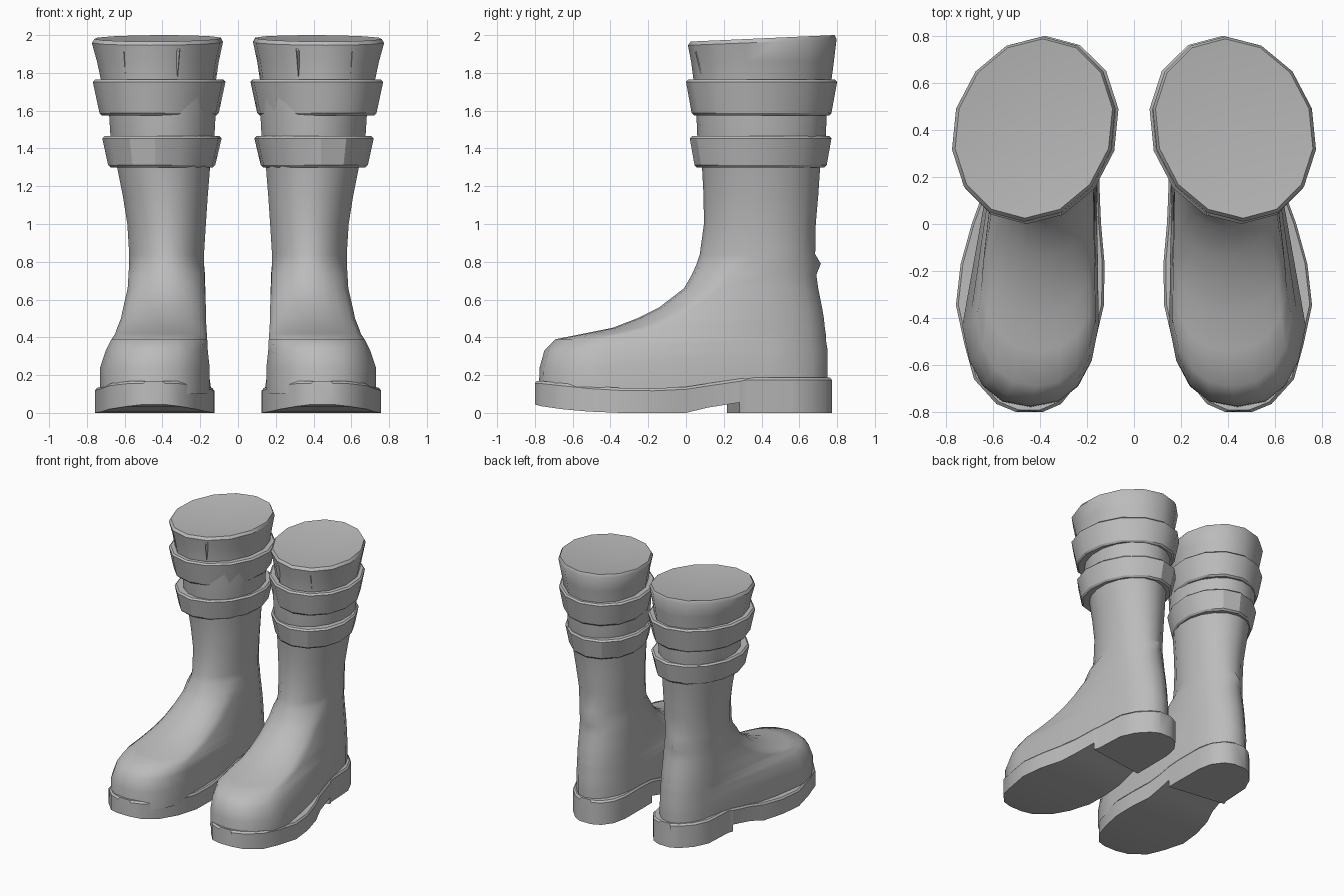
import bpy, bmesh, math

cube = bpy.data.objects.get("Cube")
if cube:
    bpy.data.objects.remove(cube)

grey = bpy.data.materials.new("plain_grey")
grey.use_nodes = True
GREY = (0.5, 0.5, 0.5, 1)
grey.diffuse_color = GREY
grey.node_tree.nodes["Principled BSDF"].inputs["Base Color"].default_value = GREY


def make_pair(name, verts, faces, angle):
    """Make one part for each boot, mirrored across x = 0."""
    for side, sign in (("left", 1), ("right", -1)):
        bm = bmesh.new()
        vs = [bm.verts.new((sign * x, y, z)) for x, y, z in verts]
        for f in faces:
            bm.faces.new([vs[i] for i in f])
        loose = [v for v in bm.verts if not v.link_faces]
        bmesh.ops.delete(bm, geom=loose, context='VERTS')
        bmesh.ops.recalc_face_normals(bm, faces=bm.faces)
        mesh = bpy.data.meshes.new(f"{side}_{name}")
        bm.to_mesh(mesh)
        bm.free()
        mesh.materials.append(grey)
        ob = bpy.data.objects.new(mesh.name, mesh)
        bpy.context.collection.objects.link(ob)
        bpy.ops.object.select_all(action='DESELECT')
        ob.select_set(True)
        bpy.context.view_layer.objects.active = ob
        bpy.ops.object.shade_smooth_by_angle(angle=math.radians(angle))


def half_oval(n, z, inner, outer, middle, end, power=1):
    """Half oval from its middle line to its end; a low power makes it fuller."""
    centre, radius = (inner + outer) / 2, (outer - inner) / 2
    flip = 1 if end > middle else -1
    widest = math.cos(math.pi / 2 / n) ** power
    pts = []
    for i in range(n):
        a = math.pi * (i + 0.5) / n
        c = math.cos(a)
        x = centre + flip * radius * math.copysign(abs(c) ** power, c) / widest
        pts.append((x, middle + (end - middle) * math.sin(a) ** power, z))
    return pts


def oval(z, inner, outer, front, back, tilt=0):
    """Fourteen-sided oval, slightly skewed in plan."""
    mid = (front + back) / 2
    pts = half_oval(7, z, inner, outer, mid, back) + half_oval(7, z, inner, outer, mid, front)
    return [(x - 0.1 * (y - mid), y, h + tilt * (y - mid)) for x, y, h in pts]


def loft(rings, closed=False):
    n, m = len(rings[0]), len(rings)
    verts = [p for r in rings for p in r]
    faces = [(k * n + i, k * n + (i + 1) % n,
              (k + 1) % m * n + (i + 1) % n, (k + 1) % m * n + i)
             for k in range(m if closed else m - 1) for i in range(n)]
    return verts, faces


# Foot: height, heel back, toe inner x, toe outer x, toe middle, toe front
foot = [
    (.1, .75, .15, .73, -.33, -.78),
    (.24, .75, .15, .73, -.33, -.775),
    (.33, .75, .16, .7, -.33, -.75),
    (.39, .74, .163, .67, -.33, -.69),
    (.42, .74, .165, .65, -.22, -.54),
    (.45, .735, .167, .64, -.1, -.39),
    (.5, .73, .17, .62, 0, -.26),
    (.56, .72, .17, .607, .1, -.14),
    (.66, .7, .175, .584, .22, -.01),
    (.73, .69, .178, .58, .28, .03),
]
# Shaft: height, inner x, outer x, front, back
shaft = [
    (.79, .18, .576, .057, .686),
    (.84, .18, .576, .073, .684),
    (1, .17, .586, .095, .687),
    (1.15, .16, .61, .093, .7),
    (1.3, .148, .64, .085, .71),
    (1.46, .125, .675, .06, .74),
    (1.7, .112, .69, .05, .75),
]
N = 9
MID = 0.4
rings = []
for z, back, inner, outer, middle, front in foot:
    fullness = min(1, max(.84, .5 + z))
    rings.append(half_oval(N, z, .16 + z * .02, .57, MID, back)
                 + half_oval(N, z, inner, outer, middle, front, fullness))
for z, inner, outer, front, back in shaft:
    rings.append(half_oval(N, z, inner, outer, MID, back)
                 + half_oval(N, z, inner, outer, MID, front))
# Crease pinched out at the back of the ankle
crease = rings[len(foot)]
x, y, z = crease[N // 2]
crease[N // 2] = (x, y + .028, z)
make_pair("boot_upper", *loft(rings), 60)

# Flared cuff with a dished cap
verts, faces = loft([oval(1.68, .13, .705, .045, .76),
                     oval(1.76, .125, .717, .04, .77),
                     oval(1.86, .11, .738, .027, .783),
                     oval(1.962, .088, .765, .01, .797, .04),
                     oval(1.983, .1, .752, .025, .787, .045)])
centre = len(verts)
rim = list(range(centre - 14, centre))
verts.append((.42, MID, 1.945))
faces += [(a, b, centre) for a, b in zip(rim, rim[1:] + rim[:1])]
make_pair("cuff", verts, faces, 40)


# Two strap bands, each a hollow flared hoop with softened edges
def band(name, bottom, top, low, high, depth):
    def shrink(box, d):
        return box[0] + d, box[1] - d, box[2] + d, box[3] - d
    soft = 0.012
    hoop = [oval(bottom, *shrink(low, depth)),
            oval(bottom, *shrink(low, soft)),
            oval(bottom + soft, *low),
            oval(top - soft, *high),
            oval(top, *shrink(high, soft)),
            oval(top, *shrink(high, depth))]
    make_pair(name, *loft(hoop, closed=True), 30)


band("upper_band", 1.575, 1.765, (.11, .725, .03, .77), (.075, .76, 0, .8), .07)
band("lower_band", 1.3, 1.465, (.128, .68, .045, .745), (.095, .71, .02, .77), .06)

# Small pinched folds at the front of the cuff
verts, faces = [], []
for x, lean, y in ((.32, -.01, .065), (.595, .01, .085)):
    b = len(verts)
    verts += [(x - .014, y, 1.935), (x + .014, y, 1.935),
              (x + lean, y - .035, 1.91), (x, y, 1.77)]
    faces += [(b, b + 1, b + 2), (b, b + 2, b + 3),
              (b + 1, b + 3, b + 2), (b, b + 3, b + 1)]
make_pair("cuff_folds", verts, faces, 20)

# Sole: y, inner x, outer x, bottom z, top z at each station
BREAST = 0.25
HEEL_TOP = 0.187
sole = [
    (-.8, .39, .5, .045, .17), (-.765, .31, .585, .035, .168),
    (-.66, .225, .68, .02, .157), (-.515, .168, .72, .007, .142),
    (-.345, .128, .757, 0, .132), (-.17, .125, .737, 0, .13),
    (0, .14, .69, 0, .138), (.11, .145, .65, .027, .155),
    (BREAST, .148, .615, .055, .18), (BREAST, .148, .615, 0, .18),
]
heel = [(.32, .148, .6), (.55, .15, .588), (.66, .172, .537), (.74, .23, .46), (.772, .3, .4)]
sole += [(y, inner, outer, 0, HEEL_TOP) for y, inner, outer in heel]

verts, faces = [], []
step = 0
for k, (y, inner, outer, low, top) in enumerate(sole):
    skew = 0.033 if y == BREAST else 0
    if k and sole[k - 1][0] == y:
        step = len(verts)
    near, far, edge = y - skew, y + skew, top - .013
    verts += [(inner, near, low), (outer, far, low), (outer, far, edge),
              (outer - .01, far * .988, top), (inner + .01, near * .988, top),
              (inner, near, edge)]
for a in range(0, len(verts) - 6, 6):
    b = a + 6
    if b == step:
        faces.append((a, a + 1, b + 1, b))
    else:
        faces += [(a + i, a + (i + 1) % 6, b + (i + 1) % 6, b + i) for i in range(6)]
end = len(verts)
faces += [tuple(range(6)), tuple(range(end - 6, end))]
# Share the upper wall corners across the heel breast
faces = [tuple(i - 6 if step + 2 <= i < step + 6 else i for i in f) for f in faces]
make_pair("sole", verts, faces, 30)
